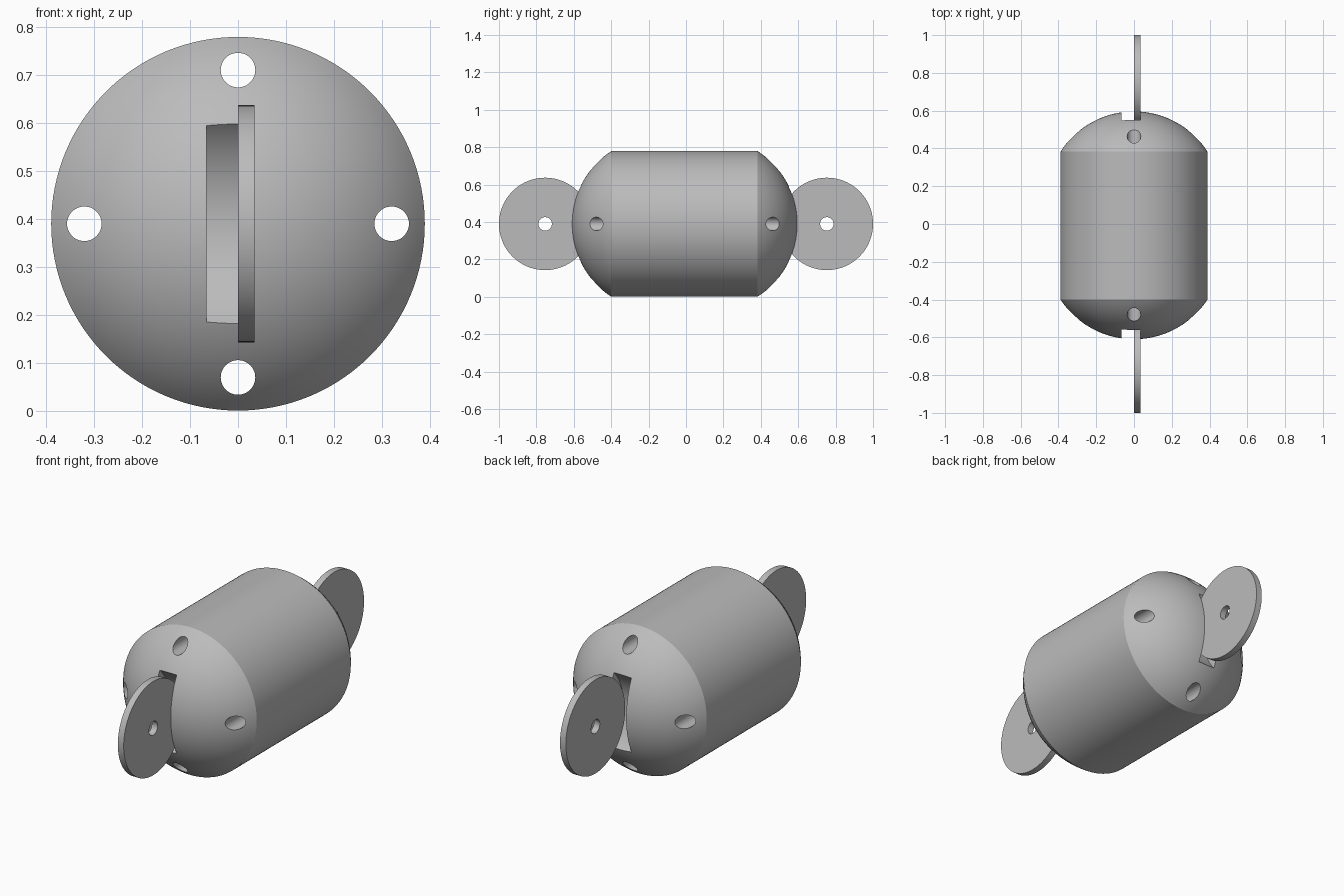
import bpy, bmesh
from math import pi, sin, cos, asin
from mathutils import Matrix, Vector

cube = bpy.data.objects.get("Cube")
if cube:
    bpy.data.objects.remove(cube, do_unlink=True)

MID = 0.39            # height of the long axis
RADIUS = 0.389        # body radius
FRONT, BACK = (-0.61, -0.4), (0.596, 0.383)   # dome apex and rim along y
WHEEL_Y, WHEEL_R = 0.753, 0.247
HOLE_R = 0.036

grey = bpy.data.materials.new("plain grey")
grey.use_nodes = True
grey.diffuse_color = (0.5, 0.5, 0.5, 1)
grey.node_tree.nodes["Principled BSDF"].inputs["Base Color"].default_value = (0.5, 0.5, 0.5, 1)


def make_object(name, bm):
    bmesh.ops.recalc_face_normals(bm, faces=bm.faces)
    mesh = bpy.data.meshes.new(name)
    bm.to_mesh(mesh)
    bm.free()
    mesh.materials.append(grey)
    obj = bpy.data.objects.new(name, mesh)
    bpy.context.collection.objects.link(obj)
    return obj


def cylinder(name, axis, centre, radius, length, sides=96):
    bm = bmesh.new()
    turn = Vector((0, 0, 1)).rotation_difference(Vector(axis)).to_matrix().to_4x4()
    bmesh.ops.create_cone(bm, cap_ends=True, segments=sides, radius1=radius, radius2=radius,
                          depth=length, matrix=Matrix.Translation(centre) @ turn)
    return make_object(name, bm)


def dome_profile(apex, rim, steps=20):
    # Spherical cap from the axis out to the rim, as (radius, y)
    height = abs(apex - rim)
    ball = (RADIUS ** 2 + height ** 2) / (2 * height)
    side = 1 if rim > apex else -1
    angles = [asin(RADIUS / ball) * i / steps for i in range(steps + 1)]
    return [(ball * sin(a), apex + side * ball * (1 - cos(a))) for a in angles]


def cut(obj, cutter):
    mod = obj.modifiers.new("cut", 'BOOLEAN')
    mod.operation = 'DIFFERENCE'
    mod.solver = 'EXACT'
    mod.object = cutter
    bpy.ops.object.select_all(action='DESELECT')
    bpy.context.view_layer.objects.active = obj
    obj.select_set(True)
    bpy.ops.object.modifier_apply(modifier=mod.name)
    bpy.data.objects.remove(cutter, do_unlink=True)


def smooth(obj):
    bpy.ops.object.select_all(action='DESELECT')
    bpy.context.view_layer.objects.active = obj
    obj.select_set(True)
    bpy.ops.object.shade_smooth_by_angle(angle=pi / 7)


# Body: a barrel with a shallow dome at each end
bm = bmesh.new()
points = dome_profile(*FRONT) + dome_profile(*BACK)[::-1]
verts = [bm.verts.new((r, y, MID)) for r, y in points]
edges = [bm.edges.new(pair) for pair in zip(verts, verts[1:])]
bmesh.ops.spin(bm, geom=verts + edges, cent=(0, 0, MID), axis=(0, 1, 0),
               angle=2 * pi, steps=128)
bmesh.ops.remove_doubles(bm, verts=bm.verts, dist=0.0001)
body = make_object("body", bm)

# Four bores running the whole length of the body
for i in range(4):
    a = i * pi / 2
    cut(body, cylinder("bore_cutter", (0, 1, 0),
                       (0.32 * cos(a), 0, MID + 0.32 * sin(a)), HOLE_R, 2, 48))

# Wheels, each set in a round-bottomed slot against its left wall
for name, side in (("front_wheel", -1), ("back_wheel", 1)):
    y = side * WHEEL_Y
    cut(body, cylinder("slot_cutter", (1, 0, 0), (-0.0155, y, MID), 0.283, 0.1))
    wheel = cylinder(name, (1, 0, 0), (0.017, y, MID), WHEEL_R, 0.034)
    cut(wheel, cylinder("axle_cutter", (1, 0, 0), (0, y, MID), HOLE_R, 0.4, 48))
    smooth(wheel)
smooth(body)
